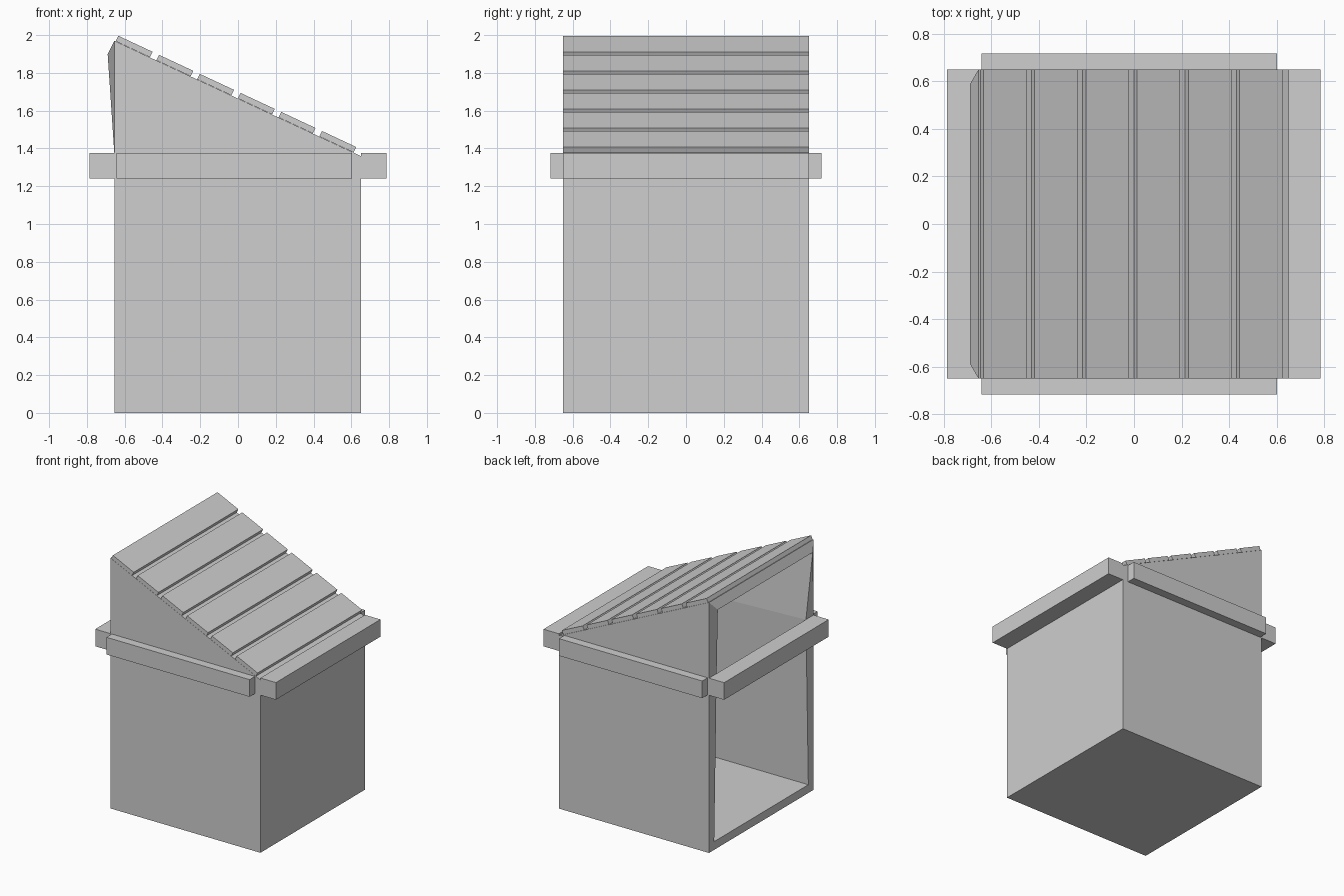
import bpy, bmesh, math
from mathutils import Matrix, Vector

cube = bpy.data.objects.get("Cube")
if cube:
    bpy.data.objects.remove(cube, do_unlink=True)

grey = bpy.data.materials.new("plain_grey")
grey.use_nodes = True
colour = (0.62, 0.62, 0.62, 1)
grey.diffuse_color = colour
grey.node_tree.nodes["Principled BSDF"].inputs["Base Color"].default_value = colour


def add_object(name, bm):
    bmesh.ops.recalc_face_normals(bm, faces=bm.faces)
    mesh = bpy.data.meshes.new(name)
    bm.to_mesh(mesh)
    bm.free()
    mesh.materials.append(grey)
    obj = bpy.data.objects.new(name, mesh)
    bpy.context.collection.objects.link(obj)
    return obj


def add_box(name, low, high, matrix=Matrix()):
    low, high = Vector(low), Vector(high)
    bm = bmesh.new()
    bmesh.ops.create_cube(bm, size=1)
    bmesh.ops.scale(bm, vec=high - low, verts=bm.verts)
    bmesh.ops.translate(bm, vec=(low + high) / 2, verts=bm.verts)
    bm.transform(matrix)
    return add_object(name, bm)


# Hollow body, open on the tall side: each profile runs
# open bottom, open middle, open top, far top, far bottom
HALF = 0.65
OPEN, FAR = -0.655, 0.65
PEAK, EAVE = 1.97, 1.36
outer = [(OPEN, HALF, 0), (OPEN, HALF, 1.375), (OPEN, HALF, PEAK),
         (FAR, HALF, EAVE), (FAR, HALF, 0)]
inner = [(OPEN, 0.585, 0.065), (OPEN, 0.555, 1.375), (-0.69, 0.59, 1.90),
         (0.56, 0.555, 1.33), (0.585, 0.585, 0.065)]

bm = bmesh.new()


def make_pair(profile):
    return [[bm.verts.new((x, side * y, z)) for x, y, z in profile] for side in (-1, 1)]


shell, lining = make_pair(outer), make_pair(inner)
for front, back in (shell, lining):
    for a, b in ((2, 3), (3, 4), (4, 0)):            # roof, far wall, floor
        bm.faces.new((front[a], front[b], back[b], back[a]))
for out, inn in zip(shell, lining):
    bm.faces.new(out)                                # outer side wall
    bm.faces.new([inn[i] for i in (0, 1, 3, 4)])     # inner side wall
    bm.faces.new([inn[i] for i in (1, 2, 3)])
    for a in (0, 1):                                 # rim uprights
        bm.faces.new((out[a], out[a + 1], inn[a + 1], inn[a]))
for i in (0, 2):                                     # rim sill and head
    bm.faces.new((shell[0][i], shell[1][i], lining[1][i], lining[0][i]))
add_object("body", bm)

# Roof planks laid down the slope
run = FAR - OPEN
angle = math.atan2(PEAK - EAVE, run)
slope = Matrix.Translation((OPEN, 0, PEAK)) @ Matrix.Rotation(angle, 4, "Y")
pitch, length = 0.238, 0.2
for i in range(6):
    start = 0.008 + i * pitch
    add_box(f"roof_plank_{i + 1}", (start, -HALF, 0.001),
            (start + length, HALF, 0.033), slope)

# Rails around the body below the roof
LOW, HIGH = 1.24, 1.375
add_box("right_rail", (-0.787, -HALF, LOW), (OPEN, HALF, HIGH))
add_box("left_rail", (FAR, -HALF, LOW), (0.785, HALF, HIGH))
add_box("front_rail", (-0.643, -0.717, LOW), (0.603, -HALF, HIGH))
add_box("back_rail", (-0.643, HALF, LOW), (0.603, 0.717, HIGH))
